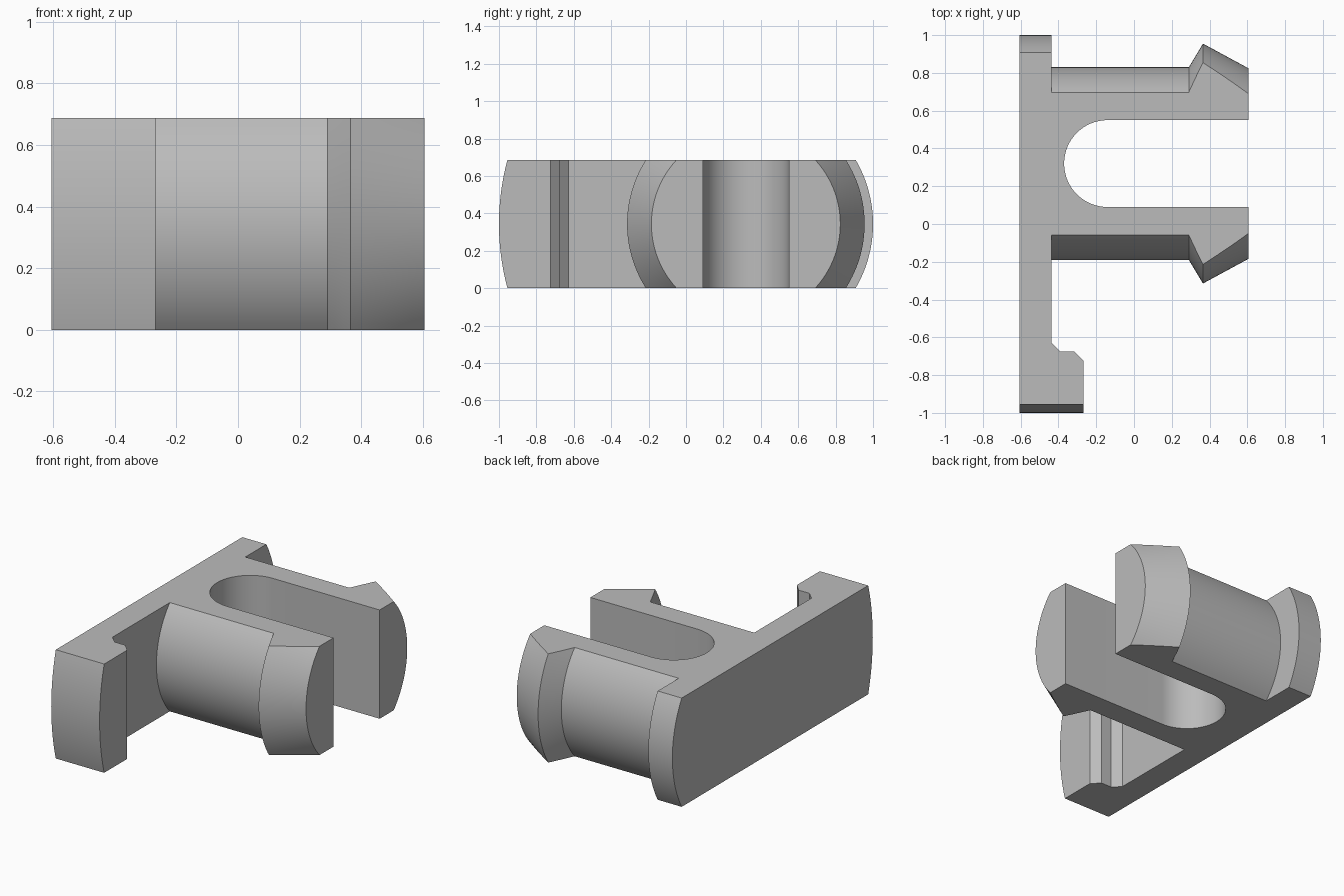
import bpy, bmesh
from math import sqrt, sin, cos, pi, radians

cube = bpy.data.objects.get("Cube")
if cube:
    bpy.data.objects.remove(cube, do_unlink=True)

HEIGHT = 0.687
AXIS_Y = 0.32          # the round parts share one axis along x
SLICES = 32
PLATE_BACK, PLATE_FACE, TIP = -0.605, -0.437, 0.605
SLOT_R, SLOT_X = 0.23, -0.14


def prong_stations():
    """Radius of the split pin along x: shaft, barb peak, tapered tip."""
    peak, rise = 0.365, 0.29
    pts = [(PLATE_FACE, 0.51), (rise, 0.51)]
    pts += [(rise + (peak - rise) * t / 3, 0.51 + 0.125 * t / 3) for t in (1, 2, 3)]
    pts += [(peak + (TIP - peak) * t / 6, 0.635 - 0.13 * t / 6) for t in range(1, 7)]
    return pts


def outline(dz):
    """Plan outline of the clip at a height dz from the pin axis."""
    def reach(r):
        return sqrt(r * r - dz * dz)

    front = AXIS_Y - reach(1.32)
    back = AXIS_Y + reach(0.68)
    stations = prong_stations()
    # plate front end with the hooked lip
    pts = [(PLATE_BACK, front), (-0.267, front), (-0.267, -0.725),
           (-0.315, -0.675), (-0.39, -0.675), (PLATE_FACE, -0.628)]
    # front prong
    pts += [(x, AXIS_Y - reach(r)) for x, r in stations]
    # round-bottomed slot
    pts.append((TIP, AXIS_Y - SLOT_R))
    for i in range(33):
        a = -pi / 2 - pi * i / 32
        pts.append((SLOT_X + SLOT_R * cos(a), AXIS_Y + SLOT_R * sin(a)))
    pts.append((TIP, AXIS_Y + SLOT_R))
    # back prong and plate back end
    pts += [(x, AXIS_Y + reach(r)) for x, r in reversed(stations)]
    pts += [(PLATE_FACE, back), (PLATE_BACK, back)]
    return pts


# Loft the outline through the height
bm = bmesh.new()
rings = []
for k in range(SLICES + 1):
    z = HEIGHT * k / SLICES
    rings.append([bm.verts.new((x, y, z)) for x, y in outline(z - HEIGHT / 2)])
for low, high in zip(rings, rings[1:]):
    for i in range(len(low)):
        j = (i + 1) % len(low)
        bm.faces.new((low[i], low[j], high[j], high[i]))
bm.faces.new(list(reversed(rings[0])))
bm.faces.new(rings[-1])
bmesh.ops.recalc_face_normals(bm, faces=bm.faces)
# Merge the strips that lie in one plane
bmesh.ops.dissolve_limit(bm, angle_limit=radians(0.1), verts=bm.verts, edges=bm.edges)

mesh = bpy.data.meshes.new("clip_body")
bm.to_mesh(mesh)
bm.free()
clip = bpy.data.objects.new("clip_body", mesh)
bpy.context.collection.objects.link(clip)

# Plain grey plastic
grey = bpy.data.materials.new("plain grey")
grey.use_nodes = True
colour = (0.5, 0.5, 0.5, 1)
grey.diffuse_color = colour
grey.node_tree.nodes["Principled BSDF"].inputs["Base Color"].default_value = colour
mesh.materials.append(grey)

bpy.ops.object.select_all(action='DESELECT')
clip.select_set(True)
bpy.context.view_layer.objects.active = clip
bpy.ops.object.shade_smooth_by_angle(angle=radians(20))
